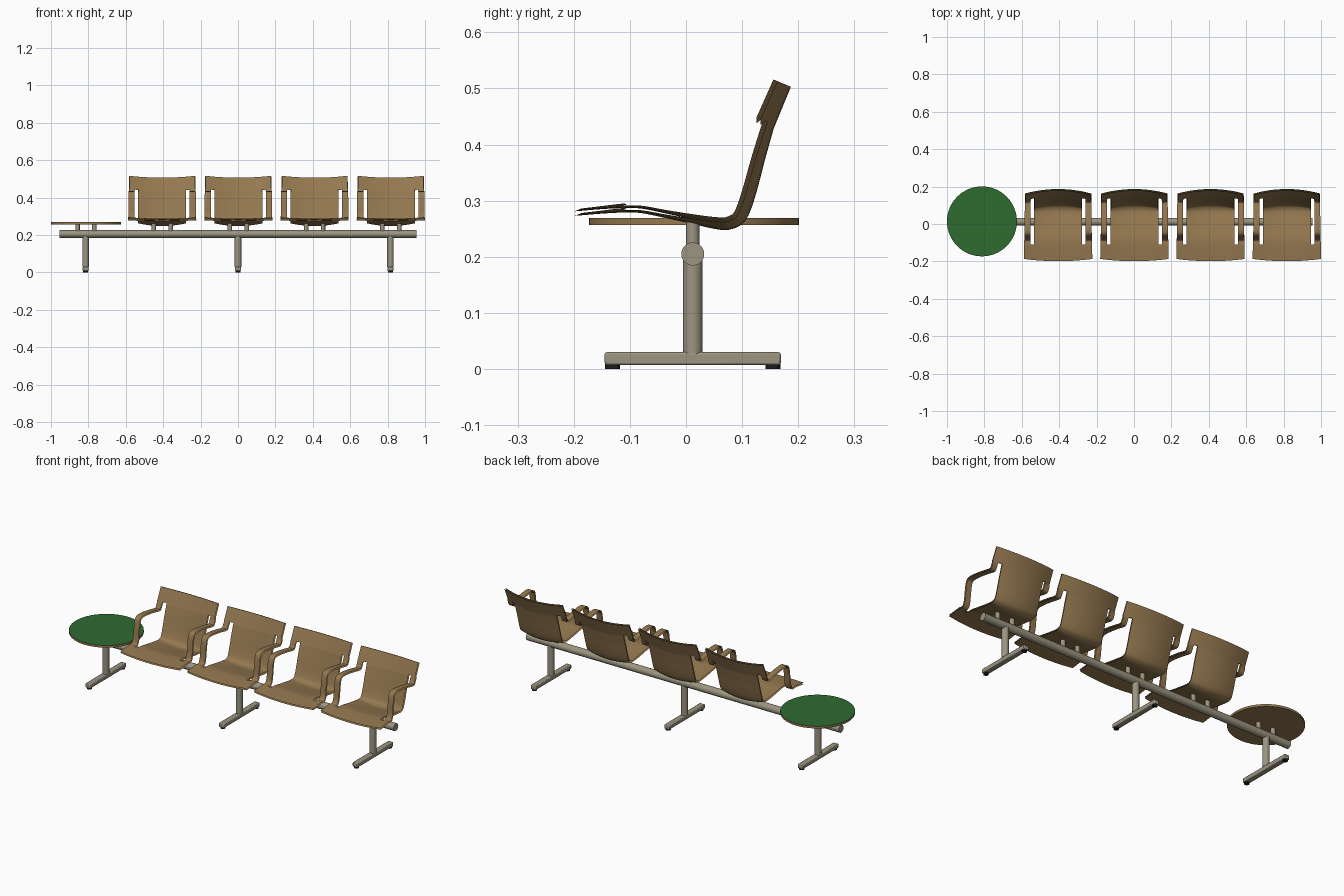
import bpy, bmesh, math
from mathutils import Vector

cube = bpy.data.objects.get("Cube")
if cube:
    bpy.data.objects.remove(cube, do_unlink=True)


def material(name, rgb):
    m = bpy.data.materials.new(name)
    m.use_nodes = True
    m.diffuse_color = (*rgb, 1)
    bsdf = next(n for n in m.node_tree.nodes if n.type == 'BSDF_PRINCIPLED')
    bsdf.inputs["Base Color"].default_value = (*rgb, 1)
    return m


wood = material("brown_plywood", (0.30, 0.19, 0.08))
green = material("green_laminate", (0.026, 0.145, 0.03))
metal = material("warm_grey_metal", (0.33, 0.30, 0.22))
rubber = material("black_rubber", (0.015, 0.015, 0.015))

AXIS_Y = 0.012
SPACING = 0.4075


def finish(ob, name, mat, smooth=True):
    ob.name = name
    ob.data.materials.append(mat)
    if smooth:
        bpy.ops.object.shade_smooth_by_angle(angle=math.radians(35))
    return ob


def cylinder(name, mat, radius, depth, loc, rot=(0, 0, 0), sides=32):
    bpy.ops.mesh.primitive_cylinder_add(vertices=sides, radius=radius, depth=depth,
                                        location=loc, rotation=rot)
    return finish(bpy.context.object, name, mat)


def post(name, mat, radius, x, y, z0, z1):
    return cylinder(name, mat, radius, z1 - z0, (x, y, (z0 + z1) / 2), sides=24)


def spline(points, steps):
    """Catmull-Rom curve through the points."""
    pts = [Vector(p) for p in points]
    pts = [2 * pts[0] - pts[1]] + pts + [2 * pts[-1] - pts[-2]]
    out = []
    for a, b, c, d in zip(pts, pts[1:], pts[2:], pts[3:]):
        for s in range(steps):
            t = s / steps
            out.append(0.5 * (2 * b + (c - a) * t + (2 * a - 5 * b + 4 * c - d) * t * t
                              + (3 * b - a - 3 * c + d) * t ** 3))
    return out + [pts[-2]]


# Seat shell profile: y, z and depth of the sideways dish
STEPS = 4
PROFILE = [(-.198, .273, .005), (-.15, .277, .006), (-.11, .279, .008), (-.08, .278, .010),
           (-.04, .270, .012), (.01, .259, .018), (.05, .250, .026), (.075, .248, .030),
           (.10, .258, .034), (.114, .28, .035), (.127, .32, .035), (.14, .37, .033),
           (.154, .42, .030), (.159, .435, .029), (.187, .503, .027)]
ARM = [(-.09, .285), (-.078, .295), (-.07, .32), (-.064, .37), (-.056, .413),
       (-.04, .425), (0, .424), (.06, .415), (.105, .406), (.122, .411)]
SLOT_START, SLOT_END = 2 * STEPS, 13 * STEPS


def shell_mesh():
    rows = spline(PROFILE, STEPS)
    last = len(rows) - 1

    def dished(j, x):
        p = rows[j]
        t = rows[min(j + 1, last)] - rows[max(j - 1, 0)]
        t = Vector((t.x, t.y)).normalized()
        u2 = (x / 0.18) ** 2
        y = p.x - t.y * p.z * u2 + 0.012 * u2 * max(0, 1 - j / 8)
        return Vector((y, p.y + t.x * p.z * u2))

    # Arm strip leaves the seat and rejoins the back
    arm = spline([dished(SLOT_START, 0.163)] + ARM + [dished(SLOT_END, 0.163)], STEPS)
    half = [0.147, 0.18]
    inner = [0.128 * (i / 5 - 1) for i in range(11)]
    cols = [-half[1], -half[0]] + inner + half
    n = len(cols)

    bm = bmesh.new()
    grid = []
    for j in range(last + 1):
        line = []
        for i, x in enumerate(cols):
            if i in (0, n - 1):
                x *= 1.014 - 0.03 * j / last
            if i in (0, 1, n - 2, n - 1) and SLOT_START < j < SLOT_END:
                f = (j - SLOT_START) / (SLOT_END - SLOT_START) * (len(arm) - 1)
                k = int(f)
                p = arm[k].lerp(arm[min(k + 1, len(arm) - 1)], f - k)
            else:
                p = dished(j, x)
            line.append(bm.verts.new((x, p.x, p.y)))
        grid.append(line)
    for j in range(last):
        for i in range(n - 1):
            if i in (1, n - 3) and SLOT_START <= j < SLOT_END:
                continue
            f = bm.faces.new((grid[j][i], grid[j][i + 1], grid[j + 1][i + 1], grid[j + 1][i]))
            f.smooth = True
    me = bpy.data.meshes.new("seat_shell")
    bm.to_mesh(me)
    bm.free()
    me.materials.append(wood)
    return me


# Four seats, each on two short posts
shell = shell_mesh()
for i in range(4):
    x = (i - 1) * SPACING + 0.002
    seat = bpy.data.objects.new(f"seat_shell_{i + 1}", shell)
    bpy.context.collection.objects.link(seat)
    seat.location.x = x
    ply = seat.modifiers.new("ply_thickness", 'SOLIDIFY')
    ply.thickness = 0.008
    ply.offset = 1
    ply.use_rim = False
    for s in (-1, 1):
        post(f"seat_post_{i + 1}", metal, 0.012, x + s * 0.045, AXIS_Y, 0.21, 0.262)

# Round side table with a coloured top face
TABLE_X = -2 * SPACING + 0.002
table = cylinder("table_top", wood, 0.187, 0.012, (TABLE_X, 0.014, 0.263), sides=64)
table.data.materials.append(green)
for f in table.data.polygons:
    if f.normal.z > 0.9:
        f.material_index = 1
for s in (-1, 1):
    post("table_post", metal, 0.012, TABLE_X + s * 0.045, AXIS_Y, 0.21, 0.258)

# Long carrying beam
cylinder("beam", metal, 0.0205, 1.91, (0, AXIS_Y, 0.205), (0, math.pi / 2, 0))

# Three pedestal legs
for i in (-1, 0, 1):
    x = i * 2 * SPACING
    post("leg_column", metal, 0.0175, x, AXIS_Y, 0.028, 0.2)
    bpy.ops.mesh.primitive_cube_add(size=1, location=(x, AXIS_Y, 0.0185))
    foot = bpy.context.object
    foot.scale = (0.031, 0.314, 0.023)
    bpy.ops.object.transform_apply(location=False, rotation=False, scale=True)
    finish(foot, "leg_foot", metal)
    bevel = foot.modifiers.new("soft_edges", 'BEVEL')
    bevel.width = 0.004
    bevel.segments = 2
    for s in (-1, 1):
        post("foot_pad", rubber, 0.013, x, AXIS_Y + s * 0.143, 0, 0.009)
